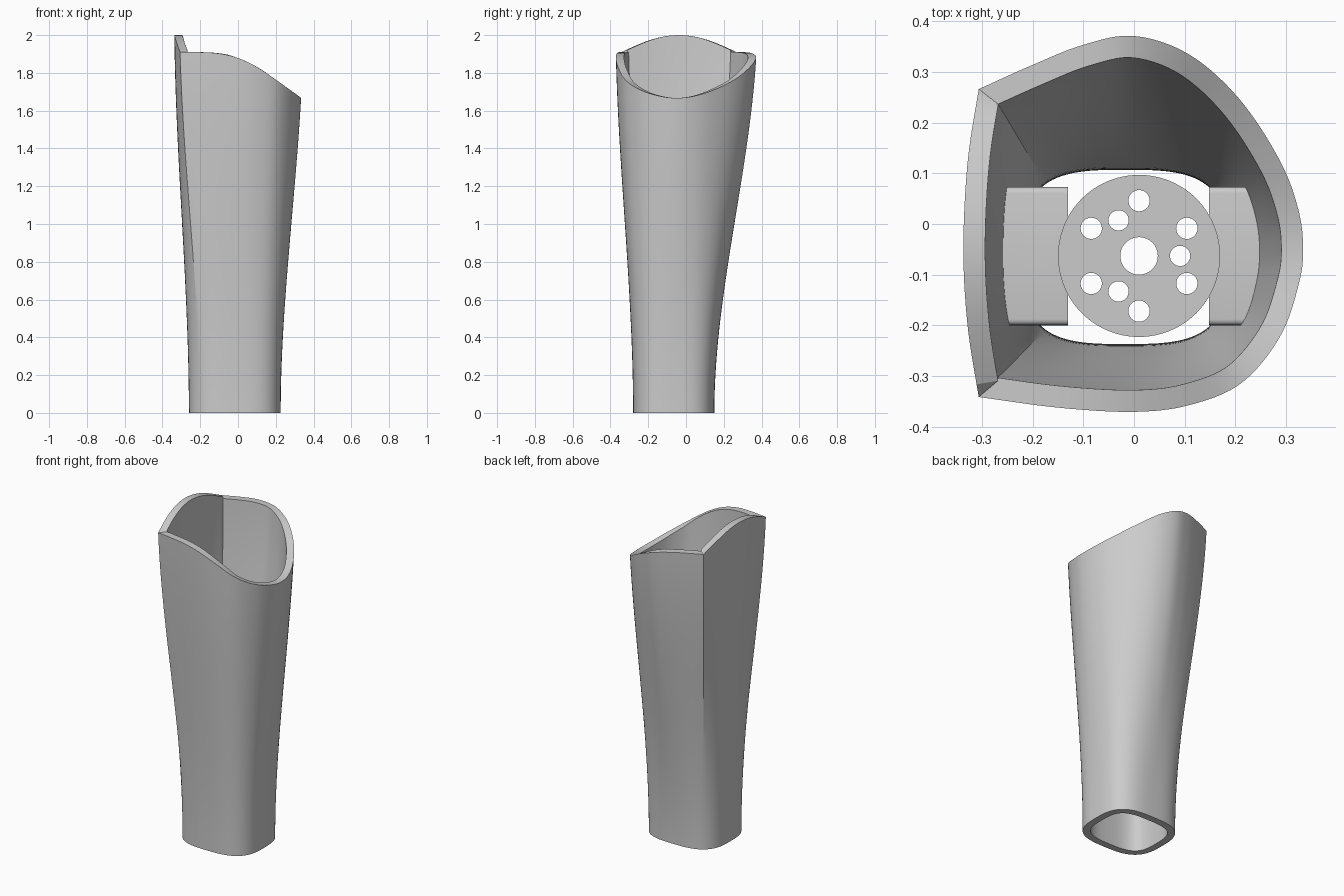
import bpy, bmesh, math
from mathutils import Vector

cube = bpy.data.objects.get("Cube")
if cube:
    bpy.data.objects.remove(cube)

grey = bpy.data.materials.new("light_grey")
grey.use_nodes = True
grey.diffuse_color = (0.6, 0.6, 0.6, 1)
grey.node_tree.nodes["Principled BSDF"].inputs["Base Color"].default_value = grey.diffuse_color

WALL = 0.043
SIDE, ARC, RINGS = 24, 48, 48
CENTRE = Vector((-0.017, -0.065))


def add_object(name, bm, angle=30):
    mesh = bpy.data.meshes.new(name)
    bmesh.ops.recalc_face_normals(bm, faces=bm.faces)
    bm.to_mesh(mesh)
    bm.free()
    obj = bpy.data.objects.new(name, mesh)
    bpy.context.collection.objects.link(obj)
    mesh.materials.append(grey)
    bpy.ops.object.select_all(action='DESELECT')
    obj.select_set(True)
    bpy.context.view_layer.objects.active = obj
    bpy.ops.object.shade_smooth_by_angle(angle=math.radians(angle))
    return obj


def resample(points, count):
    """Evenly spaced points along a polyline, without its last point."""
    lengths = [0]
    for a, b in zip(points, points[1:]):
        lengths.append(lengths[-1] + (b - a).length)
    out, k = [], 0
    for i in range(count):
        d = lengths[-1] * i / count
        while lengths[k + 1] < d:
            k += 1
        out.append(points[k].lerp(points[k + 1], (d - lengths[k]) / (lengths[k + 1] - lengths[k])))
    return out


def spline(points):
    """Dense Catmull-Rom curve through the points."""
    pts = [Vector(p) for p in points]
    pts = [2 * pts[0] - pts[1]] + pts + [2 * pts[-1] - pts[-2]]
    out = []
    for a, b, c, d in zip(pts, pts[1:], pts[2:], pts[3:]):
        for i in range(20):
            t = i / 20
            out.append(0.5 * (2 * b + (c - a) * t + (2 * a - 5 * b + 4 * c - d) * t * t
                              + (3 * b - a - 3 * c + d) * t ** 3))
    return out + [pts[-2]]


def superellipse(start, end):
    def power(v):
        return math.copysign(abs(v) ** (2 / 3), v)
    angles = [math.radians(start + (end - start) * i / 200) for i in range(201)]
    return [CENTRE + Vector((0.243 * power(math.cos(a)), 0.215 * power(math.sin(a)))) for a in angles]


# Matching wrist and elbow outlines: flat side, then the round side
flat_side = spline([(-0.307, 0.267), (-0.328, 0.12), (-0.336, -0.05), (-0.328, -0.2), (-0.307, -0.342)])
round_side = spline([(-0.307, -0.342), (-0.15, -0.363), (0, -0.372), (0.11, -0.36), (0.215, -0.318),
                     (0.295, -0.225), (0.335, -0.12), (0.345, -0.05), (0.335, 0.03), (0.295, 0.13),
                     (0.21, 0.255), (0.11, 0.34), (0, 0.374), (-0.1, 0.355), (-0.2, 0.315), (-0.307, 0.267)])
middle = 7 * 20
elbow = (resample(flat_side, SIDE) + resample(round_side[:middle + 1], ARC)
         + resample(round_side[middle:], ARC))
corner = 131
wrist = (resample(superellipse(corner, 360 - corner), SIDE)
         + resample(superellipse(360 - corner, 360), ARC)
         + resample(superellipse(0, corner), ARC))
COUNT = len(elbow)


def rim_height(i):
    """Arched over the flat side, sloping down toward the round side."""
    if i < SIDE:
        return 1.91 + 0.09 * math.sin(math.pi * i / SIDE)
    x = elbow[i].x
    steps = [(-0.31, 1.91), (-0.2, 1.91), (-0.1, 1.905), (0, 1.882), (0.1, 1.835), (0.2, 1.765), (0.346, 1.665)]
    for (xa, za), (xb, zb) in zip(steps, steps[1:]):
        if x <= xb:
            return za + (zb - za) * (x - xa) / (xb - xa)
    return steps[-1][1]


heights = [rim_height(i) for i in range(COUNT)]
for _ in range(6):
    for i in range(SIDE + 1, COUNT - 1):
        heights[i] = (heights[i - 1] + 2 * heights[i] + heights[i + 1]) / 4


def section(level):
    outer = []
    for a, b, h in zip(wrist, elbow, heights):
        u = min(h * level / 2.1, 1)
        outer.append(a.lerp(b, 1.02 * u * u * (3 - 2 * u)))
    inner = []
    for i, p in enumerate(outer):
        e = (p - outer[i - 1]).normalized()
        f = (outer[(i + 1) % COUNT] - p).normalized()
        n = Vector((-e.y - f.y, e.x + f.x)).normalized()
        inner.append(p + n * WALL / max(0.5, n.dot(Vector((-e.y, e.x)))))
    return outer, inner


# Hollow forearm shell
bm = bmesh.new()
outer_rings, inner_rings = [], []
for r in range(RINGS + 1):
    level = r / RINGS
    for pts, rings in zip(section(level), (outer_rings, inner_rings)):
        rings.append([bm.verts.new((p.x, p.y, h * level)) for p, h in zip(pts, heights)])
loop = outer_rings + inner_rings[::-1]
for ring, after in zip(loop, loop[1:] + loop[:1]):
    for i in range(COUNT):
        j = (i + 1) % COUNT
        bm.faces.new((ring[i], ring[j], after[j], after[i]))
add_object("forearm_shell", bm, 25)


# Two mounting ledges growing out of the inner wall
def ledge(name, outline):
    bm = bmesh.new()
    face = bm.faces.new([bm.verts.new((x, y, 1.0)) for x, y in outline])
    top = bmesh.ops.extrude_face_region(bm, geom=[face])["geom"]
    bmesh.ops.translate(bm, verts=[v for v in top if isinstance(v, bmesh.types.BMVert)], vec=(0, 0, 0.1))
    ends = [e for e in bm.edges if all(v.co.y == e.verts[0].co.y for v in e.verts)
            and abs(e.verts[0].co.x - e.verts[1].co.x) > 0.05]
    bmesh.ops.bevel(bm, geom=ends, offset=0.012, segments=4, profile=0.5, affect='EDGES')
    add_object(name, bm)


ledge("right_ledge", [(-0.13, -0.2), (-0.13, 0.073), (-0.262, 0.073), (-0.27, -0.06), (-0.262, -0.2)])
ledge("left_ledge", [(0.148, -0.2), (0.24, -0.2), (0.264, -0.13), (0.27, -0.06), (0.264, 0.01),
                     (0.25, 0.073), (0.148, 0.073)])

# Drilled mounting disc resting on the ledges
curve = bpy.data.curves.new("disc_outline", 'CURVE')
curve.dimensions = '2D'
curve.fill_mode = 'BOTH'
curve.extrude = 0.015


def circle(x, y, radius, sides):
    s = curve.splines.new('POLY')
    s.points.add(sides - 1)
    for k, p in enumerate(s.points):
        a = math.tau * k / sides
        p.co = (x + radius * math.cos(a), y + radius * math.sin(a), 0, 1)
    s.use_cyclic_u = True


circle(0, 0, 0.16, 96)
circle(0, 0, 0.037, 48)
for count, reach, radius, turn in ((6, 0.109, 0.021, 90), (3, 0.081, 0.02, 0)):
    for k in range(count):
        a = math.radians(turn + 360 * k / count)
        circle(reach * math.cos(a), reach * math.sin(a), radius, 32)
helper = bpy.data.objects.new("disc_outline", curve)
bpy.context.collection.objects.link(helper)
bm = bmesh.new()
bm.from_mesh(helper.to_mesh())
bmesh.ops.remove_doubles(bm, verts=bm.verts, dist=0.0001)
bpy.data.objects.remove(helper)
disc = add_object("mounting_disc", bm)
disc.location = (0.01, -0.063, 1.115)
